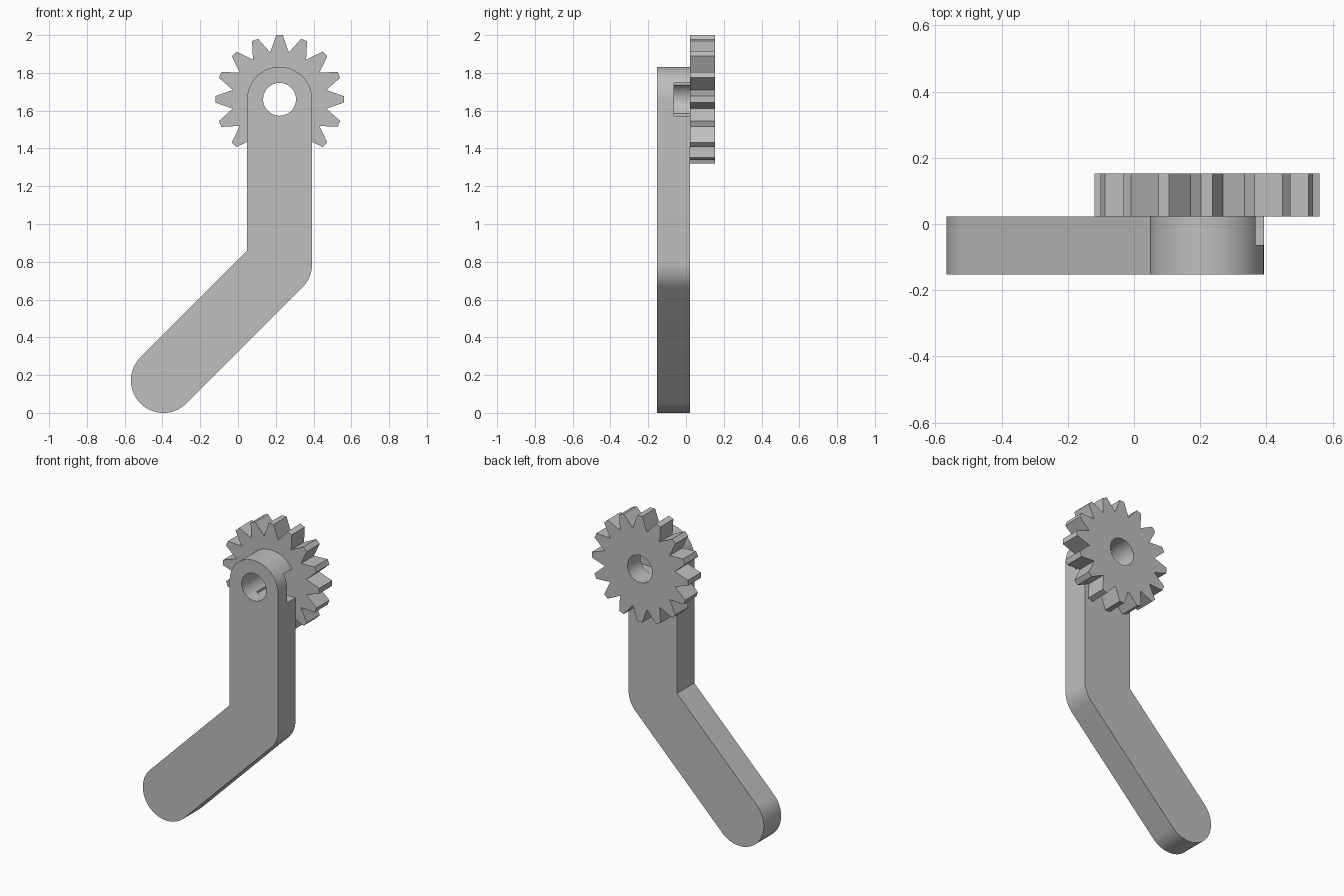
import bpy, bmesh
from math import cos, sin, pi, radians, tan, atan2, hypot

if "Cube" in bpy.data.objects:
    bpy.data.objects.remove(bpy.data.objects["Cube"], do_unlink=True)

grey = bpy.data.materials.new("plain grey")
grey.use_nodes = True
grey.diffuse_color = (0.52, 0.52, 0.52, 1)
grey.node_tree.nodes["Principled BSDF"].inputs["Base Color"].default_value = grey.diffuse_color

PIVOT = (0.22, 1.66)      # shared axis of gear and arm (x, z)
ELBOW = (0.22, 0.787)
FOOT = (-0.395, 0.172)
ARM_R, BORE_R = 0.172, 0.087
FRONT, SEAM, BACK = -0.153, 0.022, 0.153


def arc(centre, radius, start, end, steps):
    angles = [radians(start + (end - start) * i / steps) for i in range(steps + 1)]
    return [(centre[0] + radius * cos(a), centre[1] + radius * sin(a)) for a in angles]


def prism(name, outline, y0, y1):
    """Extrude an x-z outline along y."""
    bm = bmesh.new()
    face = bm.faces.new([bm.verts.new((x, y0, z)) for x, z in outline])
    ext = bmesh.ops.extrude_face_region(bm, geom=[face])
    moved = [v for v in ext["geom"] if isinstance(v, bmesh.types.BMVert)]
    bmesh.ops.translate(bm, verts=moved, vec=(0, y1 - y0, 0))
    bmesh.ops.recalc_face_normals(bm, faces=bm.faces)
    mesh = bpy.data.meshes.new(name)
    bm.to_mesh(mesh)
    bm.free()
    mesh.materials.append(grey)
    obj = bpy.data.objects.new(name, mesh)
    bpy.context.collection.objects.link(obj)
    return obj


def activate(obj):
    bpy.ops.object.select_all(action="DESELECT")
    obj.select_set(True)
    bpy.context.view_layer.objects.active = obj


def cut(obj, cutter):
    activate(obj)
    mod = obj.modifiers.new("cut", "BOOLEAN")
    mod.operation, mod.solver, mod.object = "DIFFERENCE", "EXACT", cutter
    bpy.ops.object.modifier_apply(modifier=mod.name)
    bpy.data.objects.remove(cutter, do_unlink=True)


def bore_cutter():
    return prism("bore_cutter", arc(PIVOT, BORE_R, 0, 360, 64)[:-1], -0.4, 0.4)


# Bent arm with rounded ends and a rounded outer elbow
inner_corner = (ELBOW[0] - ARM_R, ELBOW[1] + ARM_R * tan(pi / 8))
arm = prism("bent_arm",
            arc(ELBOW, ARM_R, -45, 0, 12) + arc(PIVOT, ARM_R, 0, 180, 40)
            + [inner_corner] + arc(FOOT, ARM_R, 135, 315, 40),
            FRONT, SEAM)
cut(arm, bore_cutter())

# Side slot running from the bore out through the left edge
x0, x1, half = PIVOT[0] - 0.044, 0.6, BORE_R + 0.001
z0, z1 = PIVOT[1] - half, PIVOT[1] + half
cut(arm, prism("slot_cutter", [(x0, z0), (x1, z0), (x1, z1), (x0, z1)], -0.063, 0.1))

# Gear wheel with tapered flat-tipped teeth meeting in sharp valleys
TEETH, TIP_R, ROOT_R, TIP_HALF = 16, 0.34, 0.253, 0.017
step = 2 * pi / TEETH
tip_angle, tip_len = atan2(TIP_HALF, TIP_R), hypot(TIP_R, TIP_HALF)
outline = []
for i in range(TEETH):
    for radius, offset in ((tip_len, -tip_angle), (tip_len, tip_angle), (ROOT_R, step / 2)):
        a = i * step + offset
        outline.append((PIVOT[0] + radius * cos(a), PIVOT[1] + radius * sin(a)))
gear = prism("gear_wheel", outline, SEAM, BACK)
cut(gear, bore_cutter())

# Smooth the rounded walls, keep the edges crisp
for part in (arm, gear):
    activate(part)
    bpy.ops.object.shade_smooth_by_angle(angle=radians(30))
